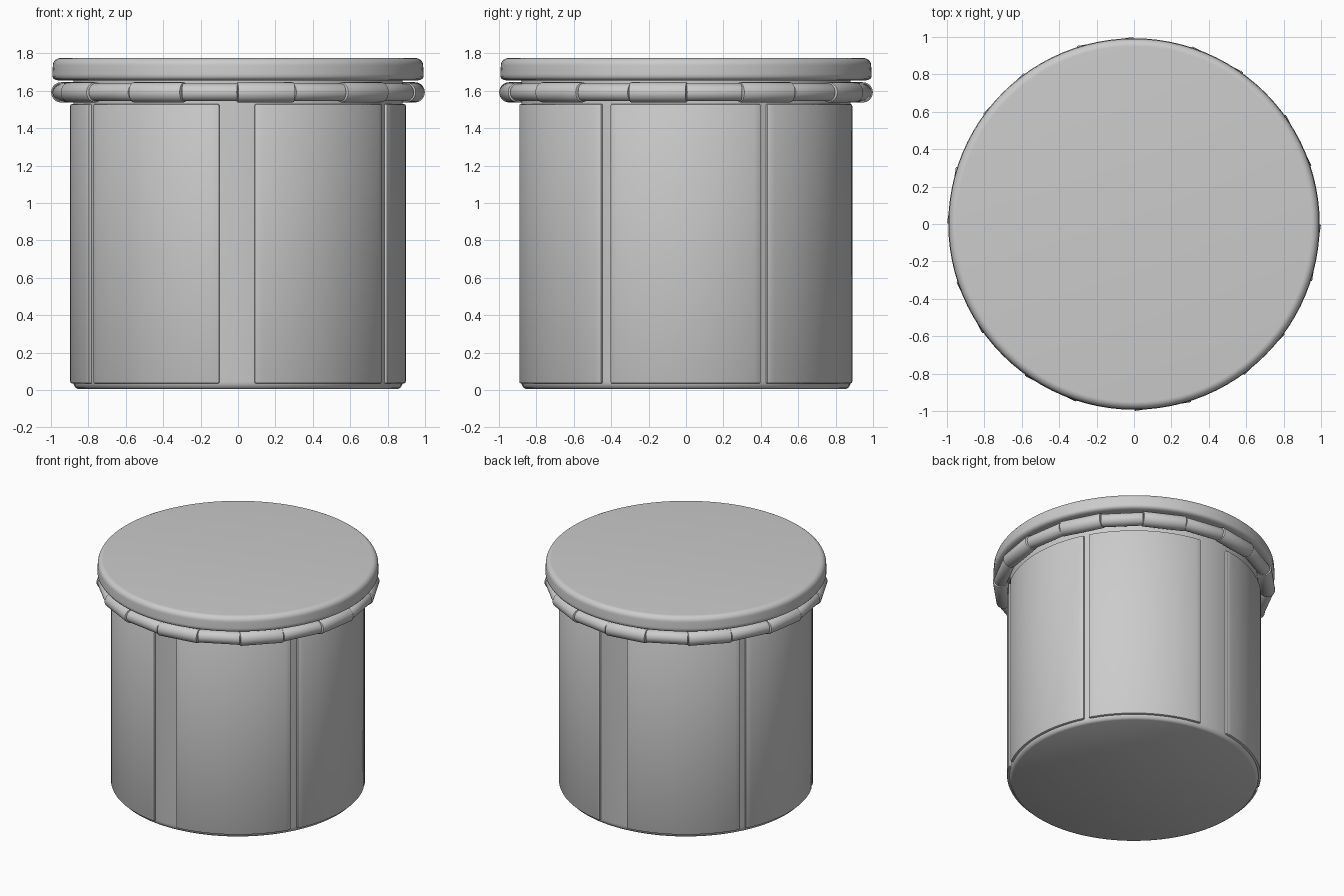
import bpy, bmesh
from math import sin, cos, radians, pi
from mathutils import Matrix, Vector

if "Cube" in bpy.data.objects:
    bpy.data.objects.remove(bpy.data.objects["Cube"])


def finish(name, bm):
    bmesh.ops.recalc_face_normals(bm, faces=bm.faces)
    mesh = bpy.data.meshes.new(name)
    bm.to_mesh(mesh)
    bm.free()
    ob = bpy.data.objects.new(name, mesh)
    bpy.context.collection.objects.link(ob)
    bpy.ops.object.select_all(action='DESELECT')
    ob.select_set(True)
    bpy.context.view_layer.objects.active = ob
    bpy.ops.object.shade_smooth_by_angle(angle=radians(40))
    return ob


def ring_point(r, deg, z):
    # Angle measured from the front (-y) towards +x
    a = radians(deg)
    return Vector((r * sin(a), -r * cos(a), z))


def lathe(name, profile, steps=96):
    bm = bmesh.new()
    rings = [[bm.verts.new(ring_point(r, 360 * i / steps, z)) for i in range(steps)]
             for r, z in profile]
    for lo, hi in zip(rings, rings[1:]):
        for i in range(steps):
            j = (i + 1) % steps
            bm.faces.new((lo[i], lo[j], hi[j], hi[i]))
    bm.faces.new(rings[0])
    bm.faces.new(rings[-1])
    return finish(name, bm)


def curved_panel(name, start, end, r0=0.868, r1=0.897, z0=0.035, z1=1.53, steps=20):
    bm = bmesh.new()
    sections = []
    for i in range(steps + 1):
        d = start + (end - start) * i / steps
        sections.append([bm.verts.new(ring_point(r, d, z))
                         for r, z in ((r0, z0), (r1, z0), (r1, z1), (r0, z1))])
    for a, b in zip(sections, sections[1:]):
        for k in range(4):
            m = (k + 1) % 4
            bm.faces.new((a[k], a[m], b[m], b[k]))
    bm.faces.new(sections[0])
    bm.faces.new(sections[-1])
    bmesh.ops.recalc_face_normals(bm, faces=bm.faces)
    sharp = [e for e in bm.edges if e.calc_face_angle(0) > 1.0]
    bmesh.ops.bevel(bm, geom=sharp, offset=0.01, segments=2, profile=0.5, affect='EDGES')
    return finish(name, bm)


def rim_segment(name, deg, radius, dist, length):
    bm = bmesh.new()
    bmesh.ops.create_cone(bm, cap_ends=True, segments=28, radius1=radius,
                          radius2=radius, depth=length)
    bm.normal_update()
    ends = [e for e in bm.edges if e.calc_face_angle(0) > 1.0]
    bmesh.ops.bevel(bm, geom=ends, offset=0.006, segments=2, profile=0.5, affect='EDGES')
    # Lay the cylinder along the tangent of the rim
    place = (Matrix.Translation(ring_point(dist, deg, 1.592))
             @ Matrix.Rotation(radians(deg), 4, 'Z') @ Matrix.Rotation(pi / 2, 4, 'Y'))
    bm.transform(place)
    return finish(name, bm)


# Drum body with chamfered foot
lathe("body", [(0.855, 0.005), (0.868, 0.012), (0.878, 0.028), (0.88, 0.045),
               (0.88, 1.67)])

# Rounded lid
lid = [(0.945, 1.655), (0.97, 1.657), (0.985, 1.663), (0.993, 1.675), (0.993, 1.69)]
for i in range(9):
    a = pi / 2 * i / 8
    lid.append((0.95 + 0.04 * cos(a), 1.735 + 0.04 * sin(a)))
lathe("lid", lid)

# Six curved wall panels, wide gaps at front and back
spans = [(5.7, 59.6), (63, 116.7), (119, 172), (187, 240.4), (243.2, 297.2), (300, 353.6)]
for i, (a, b) in enumerate(spans):
    curved_panel(f"wall_panel_{i + 1}", a, b)

# Rim of twenty straight tubes, alternately thick and thin
for i in range(20):
    if i % 2 == 0:
        rim_segment(f"rim_tube_{i + 1}", 9 + 18 * i, 0.054, 0.934, 0.308)
    else:
        rim_segment(f"rim_tube_{i + 1}", 9 + 18 * i, 0.047, 0.934, 0.30)
